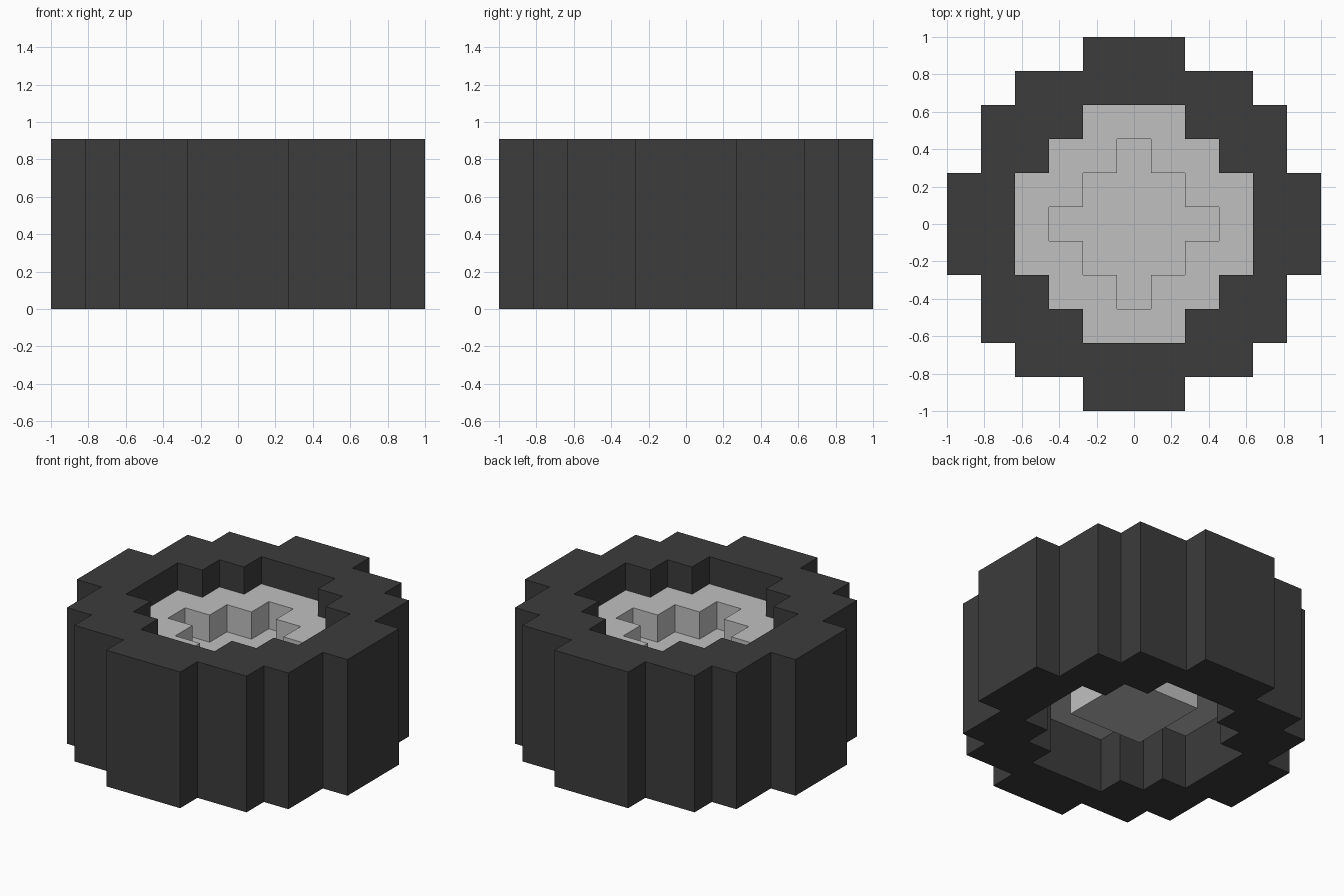
import bpy
import bmesh

if "Cube" in bpy.data.objects:
    bpy.data.objects.remove(bpy.data.objects["Cube"], do_unlink=True)

UNIT = 2 / 11  # one block; the wheel is 11 blocks across and 5 thick


def make_material(name, value):
    mat = bpy.data.materials.new(name)
    mat.use_nodes = True
    colour = (value, value, value, 1)
    mat.diffuse_color = colour
    bsdf = mat.node_tree.nodes["Principled BSDF"]
    bsdf.inputs["Base Color"].default_value = colour
    bsdf.inputs["Roughness"].default_value = 0.8
    return mat


def staircase(corners):
    """Quarter outline from the x axis to the y axis through the outer corners."""
    points = [(corners[0][0], 0)]
    for i, (x, y) in enumerate(corners):
        points.append((x, y))
        next_x = corners[i + 1][0] if i + 1 < len(corners) else 0
        points.append((next_x, y))
    return points


def stepped_part(name, outer, inner, z0, z1, mat):
    """Extrude a quarter outline, open its seams and mirror it on x and y."""
    outline = staircase(outer)
    outline += staircase(inner)[::-1] if inner else [(0, 0)]

    bm = bmesh.new()
    base = bm.faces.new([bm.verts.new((x * UNIT, y * UNIT, z0 * UNIT)) for x, y in outline])
    top = bmesh.ops.extrude_face_region(bm, geom=[base], use_keep_orig=True)["geom"]
    moved = [v for v in top if isinstance(v, bmesh.types.BMVert)]
    bmesh.ops.translate(bm, verts=moved, vec=(0, 0, (z1 - z0) * UNIT))
    bmesh.ops.recalc_face_normals(bm, faces=bm.faces)
    seams = [f for f in bm.faces
             if any(all(abs(v.co[axis]) < 1e-6 for v in f.verts) for axis in (0, 1))]
    bmesh.ops.delete(bm, geom=seams, context='FACES')

    mesh = bpy.data.meshes.new(name)
    bm.to_mesh(mesh)
    bm.free()
    mesh.materials.append(mat)
    obj = bpy.data.objects.new(name, mesh)
    bpy.context.collection.objects.link(obj)
    mirror = obj.modifiers.new("mirror", 'MIRROR')
    mirror.use_axis = (True, True, False)
    mirror.merge_threshold = 0.0005
    return obj


rubber = make_material("dark rubber", 0.045)
metal = make_material("light metal", 0.53)

# Outer corners of each stepped quarter outline, in blocks
TYRE = [(5.5, 1.5), (4.5, 3.5), (3.5, 4.5), (1.5, 5.5)]
HUB = [(3.5, 1.5), (2.5, 2.5), (1.5, 3.5)]
RECESS = [(2.5, 0.5), (1.5, 1.5), (0.5, 2.5)]
BOSS = [(1.5, 1.5)]

# Tyre ring
stepped_part("tyre", TYRE, HUB, 0, 5, rubber)
# Hub: raised ring around a stepped recess, plate behind it, square boss below
stepped_part("hub_ring", HUB, RECESS, 3, 4, metal)
stepped_part("hub_plate", HUB, None, 2, 3, metal)
stepped_part("axle_boss", BOSS, None, 1, 2, metal)
